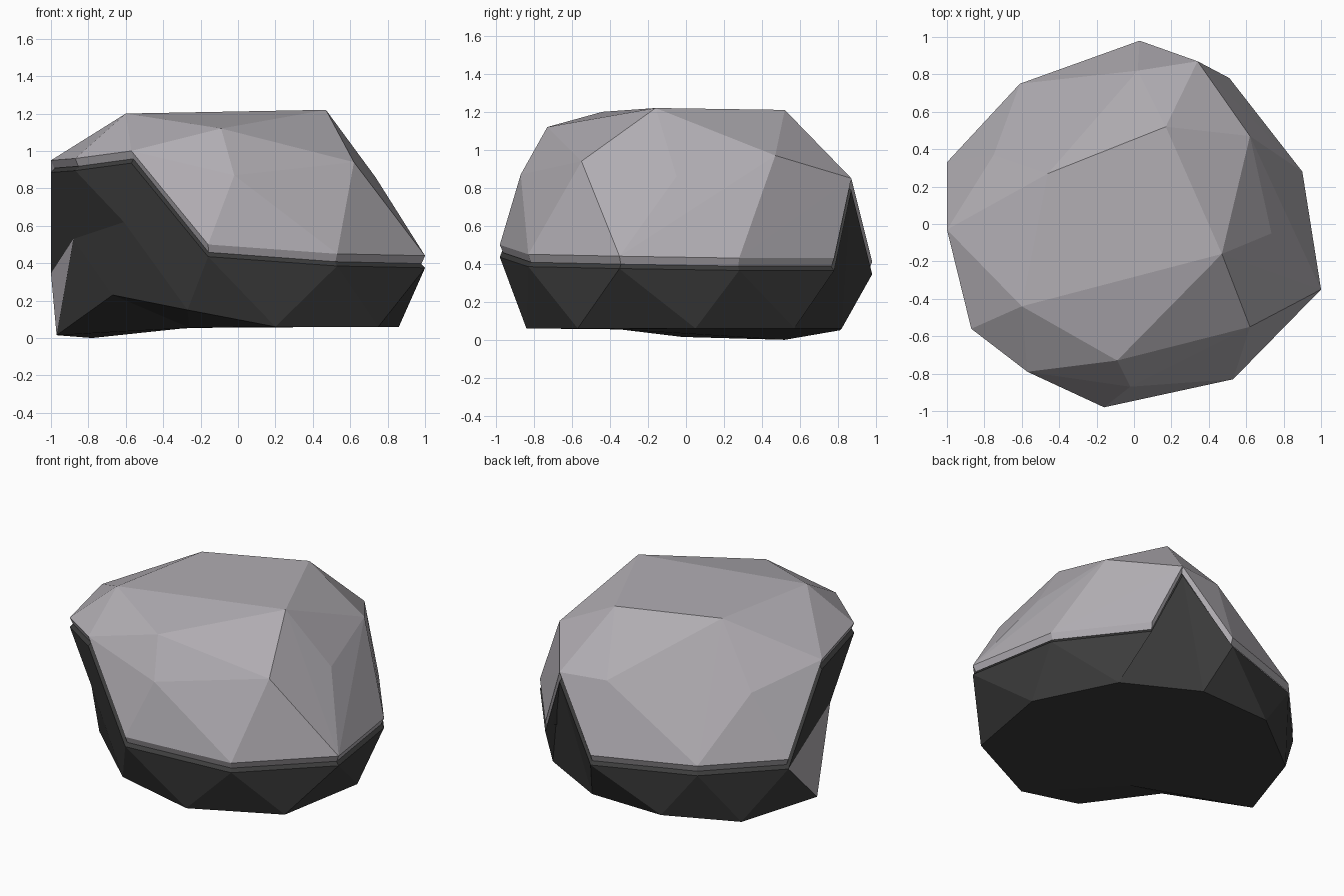
import bpy, bmesh
from mathutils import Vector

if "Cube" in bpy.data.objects:
    bpy.data.objects.remove(bpy.data.objects["Cube"])


def material(name, rgb):
    m = bpy.data.materials.new(name)
    m.diffuse_color = (*rgb, 1)
    m.use_nodes = True
    m.node_tree.nodes["Principled BSDF"].inputs["Base Color"].default_value = m.diffuse_color
    return m


def finish(bm, name, mats):
    bmesh.ops.recalc_face_normals(bm, faces=bm.faces)
    me = bpy.data.meshes.new(name)
    bm.to_mesh(me)
    bm.free()
    for m in mats:
        me.materials.append(m)
    ob = bpy.data.objects.new(name, me)
    bpy.context.collection.objects.link(ob)
    return ob


pale = material("pale_stone", (0.44, 0.42, 0.45))
dark = material("dark_stone", (0.045, 0.045, 0.045))

# Wavy seam between the pale cap and the dark base, anticlockwise
rim = [(-.16, -.98, .50), (.53, -.83, .45), (1, -.35, .44), (.90, .28, .43),
       (.51, .78, .43), (.34, .87, .85), (.03, .98, .41), (-.61, .75, .42),
       (-1, .33, .41), (-1, -.03, .95), (-.87, -.56, .96), (-.57, -.79, 1.0)]
# Corners of the pale cap above the seam
crown = [(-.09, -.73, 1.12), (-.02, -.87, .87), (.47, -.16, 1.22), (.17, .52, 1.21),
         (.62, -.55, .94), (.62, .47, .97), (.735, -.05, .86), (-.60, -.44, 1.20),
         (-.46, .27, 1.20), (-.75, .37, .81), (.02, .82, .86)]

# Pale cap: faceted hull, opened underneath
bm = bmesh.new()
rv = [bm.verts.new(p) for p in rim]
for p in crown:
    bm.verts.new(p)
bmesh.ops.convex_hull(bm, input=bm.verts[:])
bm.normal_update()
rims = set(rv)
under = [f for f in bm.faces if all(v in rims for v in f.verts) and f.normal.z < 0.02]
bmesh.ops.delete(bm, geom=under, context='FACES')
loose = [e for e in bm.edges if not e.link_faces]
bmesh.ops.delete(bm, geom=loose, context='EDGES')
# Chamfered lip along the seam
edge = [e for e in bm.edges if e.is_boundary]
lip = bmesh.ops.extrude_edge_only(bm, edges=edge)["geom"]
for v in lip:
    if isinstance(v, bmesh.types.BMVert):
        v.co = Vector((v.co.x * .982, v.co.y * .982, v.co.z - .042))
finish(bm, "stone_cap", [pale])

# Dark base: seam ring, foot ring, hollow front-left corner
foot = [(-.27, -.85, .15), (.20, -.84, .06), (.75, -.57, .06), (.86, .05, .06),
        (.60, .57, .06), (.13, .82, .06), (-.38, .81, .05), (-.78, .52, 0),
        (-.97, -.02, .015)]
bm = bmesh.new()
r = [bm.verts.new((x, y, z - .065)) for x, y, z in rim]
t = [bm.verts.new((x * .965, y * .965, z - .03)) for x, y, z in rim]
b = [bm.verts.new(p) for p in foot]
notch = bm.verts.new((-.67, -.53, .23))
bulge = bm.verts.new((-.61, -.70, .62))
dent = bm.verts.new((-.88, -.29, .53))
core = bm.verts.new((0, 0, .45))
sole = bm.verts.new((-.26, -.35, .055))
faces = []
for i in range(12):
    j = (i + 1) % 12
    faces += [(r[i], r[j], t[j], t[i]), (t[i], t[j], core)]
for i in range(4):
    faces += [(r[i], b[i], b[i + 1]), (r[i], b[i + 1], r[i + 1])]
# Back walls
faces += [(r[4], b[4], r[5]), (r[5], b[4], b[5]), (r[5], b[5], r[6]),
          (r[6], b[5], b[6]), (r[6], b[6], r[7]), (r[7], b[6], b[7]),
          (r[7], b[7], r[8]), (r[8], b[7], b[8])]
# Hollow front-left walls
faces += [(r[8], dent, r[9]), (r[9], dent, r[10]), (r[10], dent, bulge),
          (r[10], bulge, r[11]), (r[11], bulge, r[0]), (r[0], bulge, b[0]),
          (bulge, notch, b[0]), (bulge, dent, notch), (dent, b[8], notch)]
# Underside
ring = b + [notch]
faces += [(sole, ring[i - 1], ring[i]) for i in range(len(ring))]
for f in faces:
    bm.faces.new(f)
# Exposed pale facet
bm.faces.new((r[8], b[8], dent)).material_index = 1
finish(bm, "stone_base", [dark, pale])
